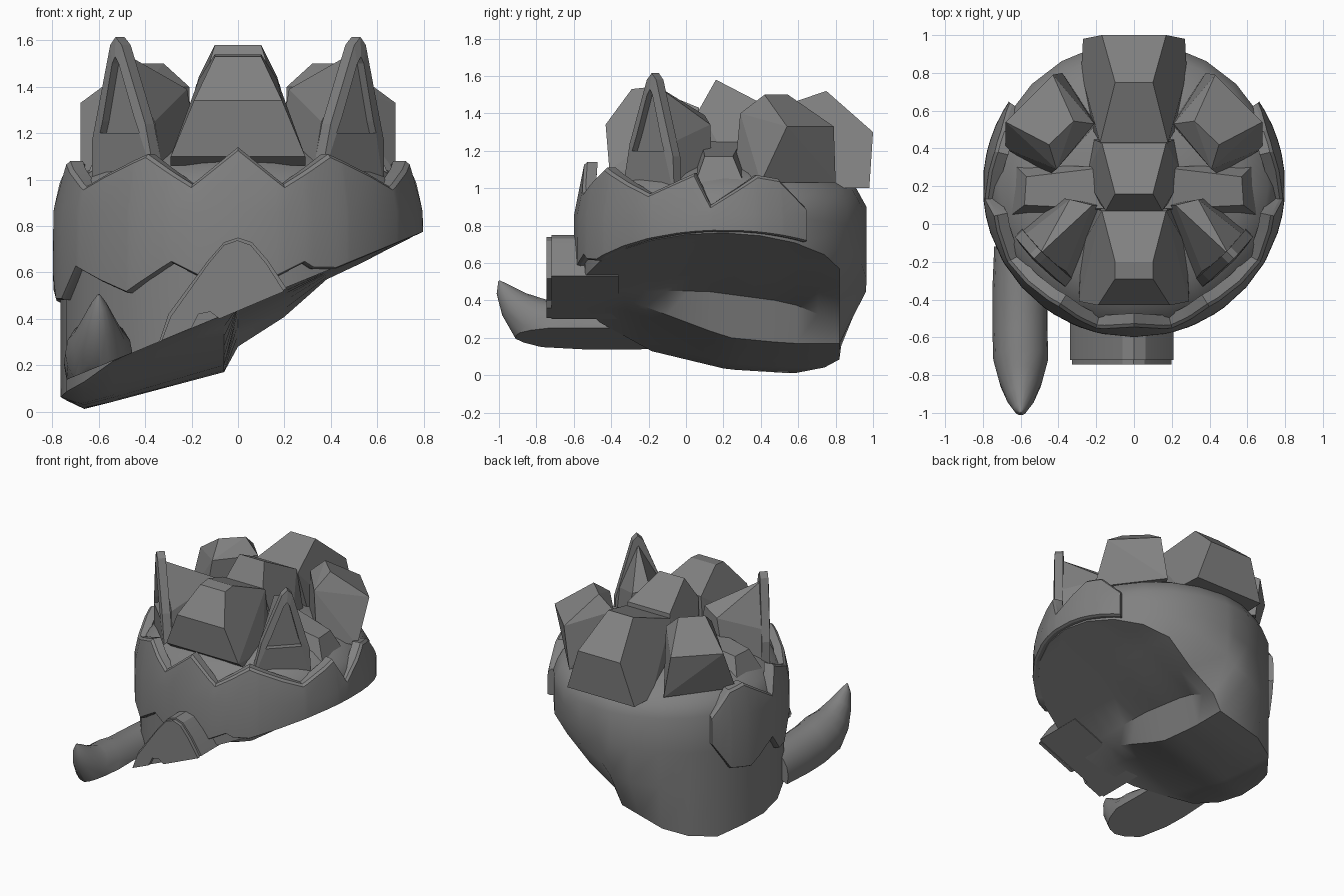
import bpy, bmesh, math
from mathutils import Vector

cube = bpy.data.objects.get("Cube")
if cube:
    bpy.data.objects.remove(cube, do_unlink=True)

grey = bpy.data.materials.new("stone grey")
grey.use_nodes = True
COLOUR = (0.22, 0.22, 0.22, 1)
grey.diffuse_color = COLOUR
grey.node_tree.nodes["Principled BSDF"].inputs["Base Color"].default_value = COLOUR


def finish(name, bm, smooth=None):
    bmesh.ops.recalc_face_normals(bm, faces=bm.faces[:])
    mesh = bpy.data.meshes.new(name)
    bm.to_mesh(mesh)
    bm.free()
    mesh.materials.append(grey)
    ob = bpy.data.objects.new(name, mesh)
    bpy.context.scene.collection.objects.link(ob)
    if smooth:
        bpy.ops.object.select_all(action='DESELECT')
        ob.select_set(True)
        bpy.context.view_layer.objects.active = ob
        bpy.ops.object.shade_smooth_by_angle(angle=math.radians(smooth))
    return ob


def lerp(points, t):
    """Read a polyline of (position, value) pairs at t."""
    if t <= points[0][0]:
        return points[0][1]
    for (a, va), (b, vb) in zip(points, points[1:]):
        if t <= b:
            return va + (vb - va) * (t - a) / (b - a)
    return points[-1][1]


def bridge(bm, rings):
    n = len(rings[0])
    for a, b in zip(rings, rings[1:]):
        for i in range(n):
            j = (i + 1) % n
            bm.faces.new((a[i], a[j], b[j], b[i]))


def hull(name, points, mirror=False, flip=1):
    """Faceted solid around a few corners, optionally symmetric in x."""
    bm = bmesh.new()
    pts = [(x * flip, y, z) for x, y, z in points]
    if mirror:
        pts += [(-x, y, z) for x, y, z in pts]
    verts = [bm.verts.new(p) for p in pts]
    bmesh.ops.convex_hull(bm, input=verts)
    junk = [v for v in bm.verts if not v.link_faces]
    bmesh.ops.delete(bm, geom=junk, context='VERTS')
    bmesh.ops.dissolve_limit(bm, angle_limit=0.12, verts=bm.verts[:], edges=bm.edges[:])
    return finish(name, bm)


def prism(name, outline, y0, y1):
    bm = bmesh.new()
    rings = [[bm.verts.new((x, y, z)) for x, z in outline] for y in (y0, y1)]
    bridge(bm, rings)
    for r in rings:
        bm.faces.new(r)
    return finish(name, bm, 25)


def slant(x):
    return 0.44 + 0.41 * x


# Head: round shell; the underside is a slanted slope, a step wall and a lower jaw
JAW = [(-.76, .05), (-.66, .01), (-.06, .17)]
SLOPE = [(0, .28), (.25, .44), (.36, .56), (.78, .74)]
DOME = [(.9, .765), (1.0, .71), (1.08, .58), (1.15, .38), (1.2, .15)]
CENTRE_Y = .2
REAR = .62


def underside(x, y):
    if x < -.03:
        t = lerp([(-.35, 0), (-.1, .38), (.22, .87), (.55, 1)], y)
        return slant(x) * (1 - t) + lerp(JAW, x) * t
    t = lerp([(.1, 0), (.55, .35), (.82, 1)], y)
    return (slant(x) + .01) * (1 - t) + lerp(SLOPE, x) * t


angles = [-90, -75, -60, -45, -30, -15, -4.5, 0, 15, 30, 45, 60, 75, 90]
loop = angles + [180 - a for a in reversed(angles[1:-1])]
loop = [math.radians(a) for a in loop]
bm = bmesh.new()
rim = []
for a in loop:
    x, c = .765 * math.sin(a), -.765 * math.cos(a)
    y = CENTRE_Y + min(c, REAR)
    rim.append(bm.verts.new((x, y, underside(x, y))))
rings = [rim]
for f in (.38, .7):
    rings.append([bm.verts.new((.765 * math.sin(a), CENTRE_Y - .765 * math.cos(a), v.co.z + (.9 - v.co.z) * f))
                  for a, v in zip(loop, rim)])
for z, r in DOME:
    rings.append([bm.verts.new((r * math.sin(a), CENTRE_Y - r * math.cos(a), z)) for a in loop])
bridge(bm, rings)
bm.faces.new(rings[-1])
# Underside strips run front to back between matching rim corners
ROWS = 12
last = len(angles) - 1
strips = []
for i in range(last + 1):
    front, back = rim[i], rim[-i]
    if i in (0, last):
        strips.append([rim[i]] * (ROWS + 1))
        continue
    strip = [front]
    for k in range(1, ROWS):
        p = front.co.lerp(back.co, k / ROWS)
        strip.append(bm.verts.new((p.x, p.y, underside(p.x, p.y))))
    strips.append(strip + [back])
for a, b in zip(strips, strips[1:]):
    for k in range(ROWS):
        corners = list(dict.fromkeys((a[k], a[k + 1], b[k + 1], b[k])))
        bm.faces.new(corners)
finish("head", bm, 40)

# Zigzag band round the brow, trimmed along the same slant
TOP = [(0, 1.14), (15, .98), (32, 1.11), (59, .97), (78, 1.08), (85, .91), (104, 1.07), (113, 1.05), (124, .9)]
LOW = [(0, .6), (12, .58), (21, .64), (37, .51), (61, .62), (72, .48), (79, .48), (86, .6),
       (102, .47), (114, .5), (124, .7)]


def band_point(deg, z, inset):
    a = math.radians(deg)
    r = .8 - .2 * max(0, z - .85) - inset
    return (r * math.sin(a), CENTRE_Y - r * math.cos(a), z)


bm = bmesh.new()
steps = sorted({s * d for d, _ in TOP + LOW for s in (-1, 1)} | set(range(-120, 121, 12)))
columns = []
for d in steps:
    top = lerp(TOP, abs(d))
    low = max(lerp(LOW, abs(d)), slant(.8 * math.sin(math.radians(d))))
    low = min(low, top - .02)
    mid = max(low + .01, min(.86, top - .01))
    col = [(low, .07), (low, .015), (low + .008, 0), (mid, 0), (top - .015, 0), (top, .015), (top, .07)]
    columns.append([bm.verts.new(band_point(d, z, inset)) for z, inset in col])
bridge(bm, columns)
bm.faces.new(columns[0])
bm.faces.new(columns[-1])
finish("brow_band", bm, 25)

# Ears: diagonal outward plate with a recessed triangle, and a wedge behind
ACROSS = Vector((.707, .707, 0))
OUT = Vector((.707, -.707, 0))
EAR = [(-.2, .95), (.2, .95), (.18, 1.17), (.035, 1.58), (0, 1.615), (-.035, 1.58), (-.15, 1.24)]
INSET = [(-.12, 1.2), (.12, 1.2), (.1, 1.25), (.02, 1.5), (0, 1.53), (-.02, 1.5), (-.09, 1.28)]
for side, flip in (("left", 1), ("right", -1)):
    bm = bmesh.new()
    ear = []
    for outline, depth in ((EAR, -.05), (EAR, .005), (INSET, .015), (INSET, -.025)):
        ring = []
        for u, z in outline:
            p = Vector((.485 + .06 * (z - .95), -.2 + .03 * (z - .95), 0)) + ACROSS * u + OUT * depth
            ring.append(bm.verts.new((p.x * flip, p.y, z)))
        ear.append(ring)
    bridge(bm, ear)
    bm.faces.new(ear[0])
    bm.faces.new(ear[-1])
    finish(side + "_ear", bm)
    hull(side + "_ear_back", [(.32, -.3, 1), (.6, -.04, 1), (.36, -.25, 1.25), (.58, -.06, 1.25), (.5, -.16, 1.55),
                              (.36, -.0, 1.42), (.22, .1, 1.39), (.16, .1, 1.05), (.4, .14, 1.05),
                              (.34, .13, 1.34)], flip=flip)
    # Side tufts fan outward on the diagonal, with a low bump in front
    hull(side + "_tuft", [(.32, .545, 1.5), (.45, .42, 1.5), (.21, .53, 1.4), (.41, .29, 1.4),
                          (.43, .79, 1.33), (.68, .54, 1.33), (.68, .4, 1.03), (.38, .8, 1.03),
                          (.2, .53, 1.08), (.45, .26, 1.08)], flip=flip)
    hull(side + "_bump", [(.66, .04, 1.0), (.58, .1, 1.17), (.57, .25, 1.17), (.64, .32, 1.0),
                          (.15, .08, 1.26), (.15, .3, 1.26), (.15, .2, 1.0)], flip=flip)

# Centre crest: three overlapping faceted blocks, front to back
hull("front_crest", [(.17, .07, 1.43), (.1, -.2, 1.54), (.1, -.29, 1.53), (.19, -.43, 1.34), (.29, -.41, 1.1),
                     (.29, -.36, 1.06), (.28, -.12, 1.08), (.2, .08, 1.1)], mirror=True)
hull("middle_crest", [(.1, .16, 1.58), (.17, .43, 1.44), (.15, .07, 1.42), (.19, .12, 1.2), (.26, .25, 1.1),
                      (.22, .45, 1.1)], mirror=True)
hull("back_crest", [(.18, .43, 1.41), (.1, .75, 1.52), (.17, 1, 1.3), (.27, .98, 1.0), (.28, .8, 1.0),
                    (.22, .5, 1.1)], mirror=True)

# Snout arch, cut along the slant, with a notched front plate
ARCH = [(.21, .53), (.13, .65), (.06, .73), (0, .75), (-.06, .73), (-.13, .65), (-.3, .42), (-.34, .3)]
NOTCH = [(-.2, .36), (-.17, .42), (-.12, .43), (-.08, .4)]
prism("snout", ARCH, -.72, -.36)
prism("snout_front", [(x * .96 - .003, z - .012 if z > .35 else z + .006) for x, z in ARCH] + NOTCH, -.745, -.72)

# Tusk: tapering curved tube, flat where the slant trims it
TUSK = [(-.12, .2, .14), (-.35, .2, .15), (-.55, .21, .15), (-.72, .25, .145), (-.83, .3, .115),
        (-.92, .38, .075), (-.98, .46, .035), (-1, .505, .004)]
bm = bmesh.new()
rings = []
for y, z, r in TUSK:
    tilt = math.radians(lerp([(-1, 55), (-.8, 35), (-.55, 0)], y))
    ring = []
    for i in range(16):
        a = math.tau * i / 16
        up = r * 1.15 * math.sin(a)
        ring.append(bm.verts.new((-.6 + r * math.cos(a), y + up * math.sin(tilt), z + up * math.cos(tilt))))
    rings.append(ring)
bridge(bm, rings)
bm.faces.new(rings[0])
bm.faces.new(rings[-1])
bmesh.ops.bisect_plane(bm, geom=bm.verts[:] + bm.edges[:] + bm.faces[:], plane_co=(0, 0, slant(0)),
                       plane_no=(-.41, 0, 1), clear_inner=True)
bmesh.ops.holes_fill(bm, edges=[e for e in bm.edges if e.is_boundary])
finish("tusk", bm, 35)
